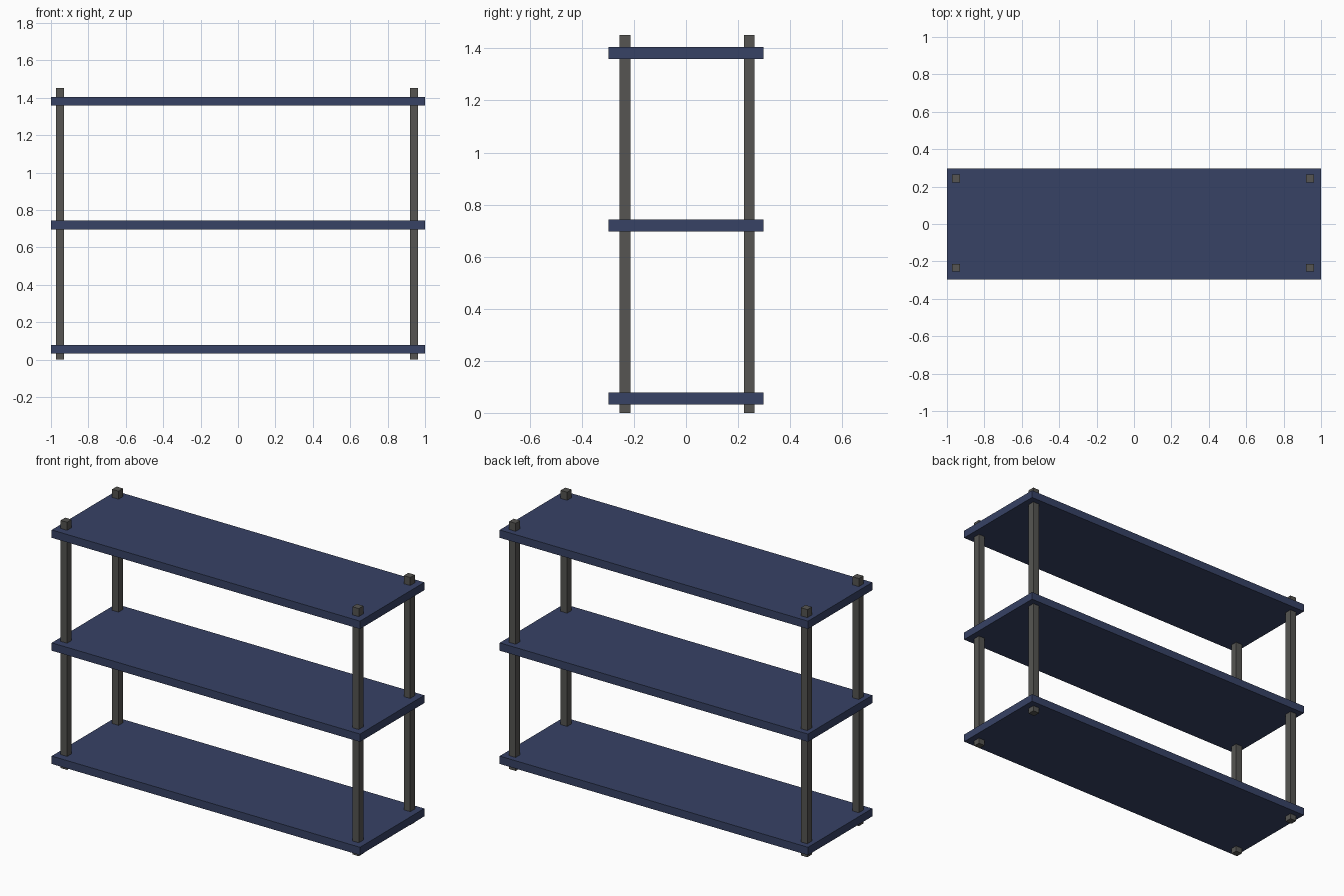
import bpy

if "Cube" in bpy.data.objects:
    bpy.data.objects.remove(bpy.data.objects["Cube"])


def material(name, rgb):
    m = bpy.data.materials.new(name)
    m.diffuse_color = (*rgb, 1.0)
    m.use_nodes = True
    m.node_tree.nodes["Principled BSDF"].inputs["Base Color"].default_value = m.diffuse_color
    return m


def box(name, lo, hi, mat):
    """Axis-aligned box between two corners."""
    bpy.ops.mesh.primitive_cube_add(size=1)
    ob = bpy.context.object
    ob.name = name
    ob.location = [(a + b) / 2 for a, b in zip(lo, hi)]
    ob.scale = [b - a for a, b in zip(lo, hi)]
    bpy.ops.object.transform_apply(location=True, rotation=False, scale=True)
    ob.data.materials.append(mat)
    return ob


navy = material("navy_blue", (0.038, 0.054, 0.130))
grey = material("dark_grey", (0.092, 0.091, 0.085))

# Three shelf boards
for name, z in (("bottom", 0.056), ("middle", 0.720), ("top", 1.382)):
    box(name + "_shelf", (-1, -0.298, z - 0.023), (1, 0.298, z + 0.023), navy)

# Four square corner posts, running through the boards
r = 0.021
for side, x in (("left", -0.951), ("right", 0.941)):
    for end, y in (("front", -0.234), ("back", 0.243)):
        box(f"{end}_{side}_post", (x - r, y - r, 0), (x + r, y + r, 1.452), grey)
